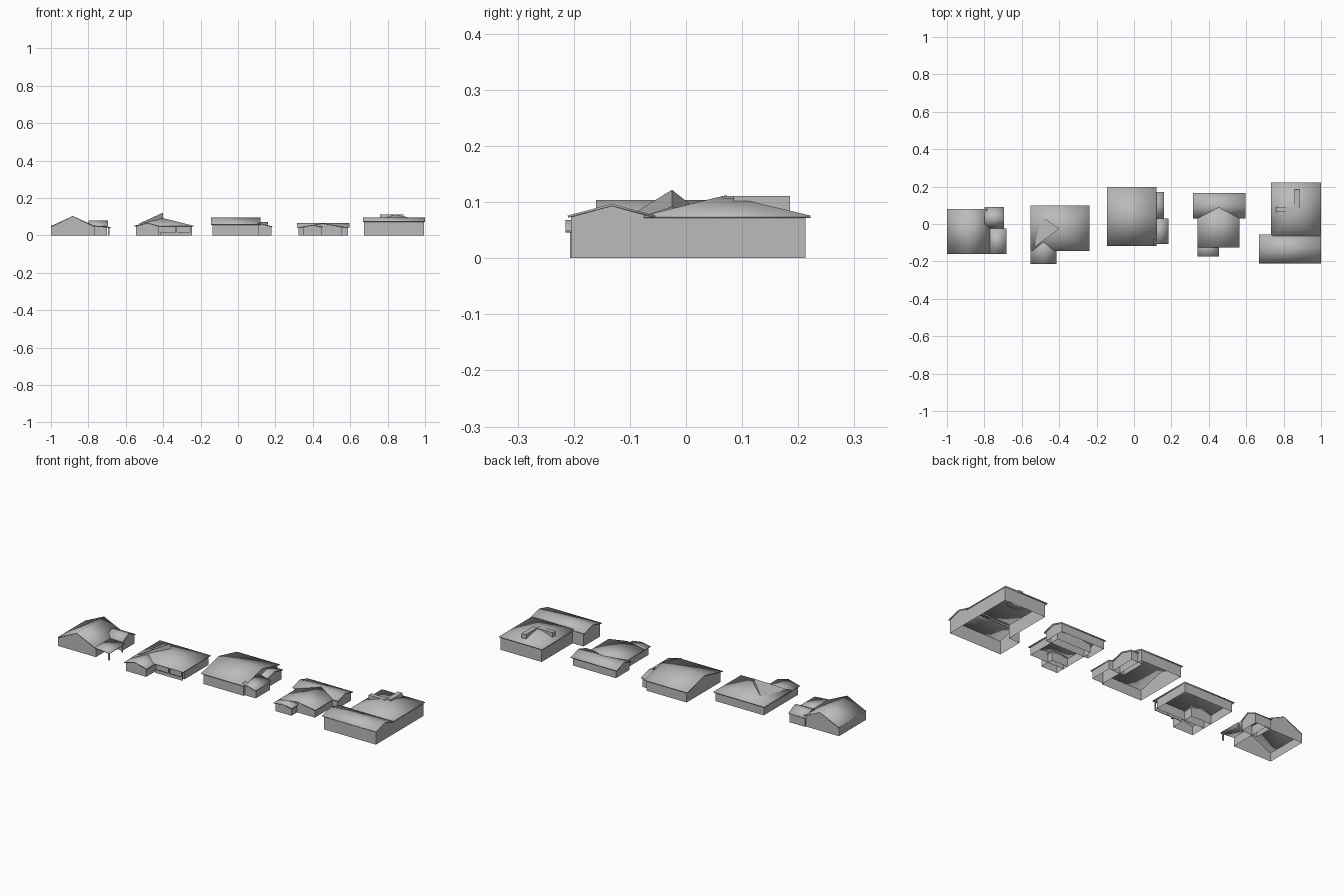
import bpy, bmesh, math
from mathutils import Vector

if "Cube" in bpy.data.objects:
    bpy.data.objects.remove(bpy.data.objects["Cube"], do_unlink=True)

grey = bpy.data.materials.new("plain grey")
grey.use_nodes = True
GREY = (0.5, 0.5, 0.5, 1)
grey.diffuse_color = GREY
grey.node_tree.nodes["Principled BSDF"].inputs["Base Color"].default_value = GREY


def build(name, polys, thick=0.0, upward=False):
    """Mesh from polygons, optionally turned upward and thickened below."""
    bm = bmesh.new()
    for poly in polys:
        bm.faces.new([bm.verts.new(p) for p in poly])
    bmesh.ops.remove_doubles(bm, verts=bm.verts, dist=0.0005)
    bm.normal_update()
    if upward:
        for f in bm.faces:
            if f.normal.z < 0:
                f.normal_flip()
    mesh = bpy.data.meshes.new(name)
    bm.to_mesh(mesh)
    bm.free()
    mesh.materials.append(grey)
    ob = bpy.data.objects.new(name, mesh)
    bpy.context.scene.collection.objects.link(ob)
    bpy.ops.object.select_all(action='DESELECT')
    ob.select_set(True)
    bpy.context.view_layer.objects.active = ob
    bpy.ops.object.shade_smooth_by_angle(angle=math.radians(30))
    if thick:
        mod = ob.modifiers.new("thickness", 'SOLIDIFY')
        mod.thickness = thick
        mod.offset = -1
    return ob


def walls(name, outline, closed=True):
    """Ribbon of upright walls; each point carries its top height."""
    n = len(outline)
    polys = []
    for i in range(n if closed else n - 1):
        a, b = outline[i], outline[(i + 1) % n]
        polys.append([(a[0], a[1], 0), (b[0], b[1], 0), b, a])
    return build(name, polys)


def box(name, x0, x1, y0, y1, z0, z1):
    bpy.ops.mesh.primitive_cube_add(size=1, location=((x0+x1)/2, (y0+y1)/2, (z0+z1)/2))
    ob = bpy.context.object
    ob.name = name
    ob.scale = (x1 - x0, y1 - y0, z1 - z0)
    ob.data.materials.append(grey)
    return ob


def gable(name, x0, x1, y0, y1, eave, top, axis, ridge, inset=0.008, with_walls=True):
    """Two roof slopes along an axis, with gabled walls set in below."""
    along = (x0, x1) if axis == 'x' else (y0, y1)
    across = (y0, y1) if axis == 'x' else (x0, x1)

    def pt(a, c, z):
        return (a, c, z) if axis == 'x' else (c, a, z)

    (a0, a1), (c0, c1) = along, across
    slopes = [[pt(a0, c, eave), pt(a1, c, eave), pt(a1, ridge, top), pt(a0, ridge, top)]
              for c in across]
    build(name + "_roof", slopes, 0.004, True)
    if with_walls:
        a0, a1, c0, c1 = a0 + inset, a1 - inset, c0 + inset, c1 - inset
        low = eave - 0.001
        walls(name + "_walls", [pt(a0, c0, low), pt(a1, c0, low), pt(a1, ridge, top - 0.003),
                                pt(a1, c1, low), pt(a0, c1, low), pt(a0, ridge, top - 0.003)])


def hip(name, x0, x1, y0, y1, eave, apex):
    """Four slopes meeting at one point."""
    c = [(x0, y0, eave), (x1, y0, eave), (x1, y1, eave), (x0, y1, eave)]
    build(name, [[c[i], c[(i + 1) % 4], apex] for i in range(4)], 0.004, True)


# First house: steep gable, side room with small gable, open porch on posts
gable("house_one", -1.0, -0.765, -0.16, 0.08, 0.05, 0.104, 'y', -0.883, 0.001)
gable("side_room", -0.80, -0.695, -0.025, 0.09, 0.052, 0.08, 'x', 0.03, 0.005)
build("porch_roof", [[(-0.77, -0.16, 0.053), (-0.682, -0.16, 0.045),
                      (-0.682, -0.025, 0.045), (-0.77, -0.025, 0.053)]], 0.005, True)
for y in (-0.15, -0.035):
    box("porch_post", -0.694, -0.687, y - 0.003, y + 0.003, 0, 0.043)

# Second house: hipped roof with a raised peak, front wing, recessed porch
hip("house_two_roof", -0.553, -0.238, -0.145, 0.1, 0.052, (-0.4, -0.025, 0.092))
walls("house_two_walls", [(x, y, 0.051) for x, y in
                          ((-0.545, -0.12), (-0.246, -0.12), (-0.246, 0.092), (-0.545, 0.092))])
gable("front_wing", -0.553, -0.414, -0.215, -0.06, 0.05, 0.068, 'y', -0.484)
peak, foot = (-0.4, -0.025, 0.122), (-0.4, -0.025, 0.085)
sides = [(-0.535, -0.125, 0.06), (-0.49, 0.04, 0.07)]
build("roof_peak", [[peak] + sides] + [[peak, s, foot] for s in sides])
box("porch_rail", -0.414, -0.246, -0.14, -0.136, 0, 0.018)
for x in (-0.33, -0.25):
    box("porch_post", x - 0.003, x + 0.003, -0.14, -0.134, 0, 0.051)

# Third house: broad low gable with two side rooms
gable("house_three", -0.145, 0.12, -0.118, 0.198, 0.06, 0.097, 'x', 0.04)
gable("back_side_room", 0.08, 0.16, 0.02, 0.17, 0.052, 0.072, 'x', 0.095, 0.006)
build("lean_to_roof", [[(0.105, -0.108, 0.069), (0.185, -0.108, 0.048),
                        (0.185, 0.03, 0.048), (0.105, 0.03, 0.069)]], 0.004, True)
walls("lean_to_walls", [(0.11, -0.1, 0.065), (0.18, -0.1, 0.047),
                        (0.18, 0.025, 0.047), (0.11, 0.025, 0.065)], False)

# Fourth house: rear gable crossed by a front gable and a small wing
gable("house_four_rear", 0.315, 0.597, 0.03, 0.165, 0.047, 0.067, 'x', 0.095)
gable("house_four_front", 0.34, 0.565, -0.125, 0.095, 0.047, 0.065, 'y', 0.453)
gable("house_four_wing", 0.34, 0.455, -0.175, -0.08, 0.047, 0.056, 'y', 0.398)

# Fifth house: L-shaped walls, front gable, shallow hip behind, roof parapet
walls("house_five_walls", [(x, y, 0.074) for x, y in
                           ((0.675, -0.205), (0.995, -0.205), (0.995, 0.213),
                            (0.742, 0.213), (0.742, -0.06), (0.675, -0.06))])
gable("house_five_front", 0.667, 1.0, -0.211, -0.055, 0.076, 0.097, 'x', -0.132, with_walls=False)
build("house_five_gable_ends", [[(x, -0.205, 0.073), (x, -0.06, 0.073), (x, -0.132, 0.095)]
                                for x in (0.675, 0.995)])
hip("house_five_rear_roof", 0.733, 1.0, -0.075, 0.222, 0.076, (0.84, 0.07, 0.112))
box("parapet_long", 0.858, 0.885, 0.085, 0.185, 0.085, 0.111)
box("parapet_short", 0.76, 0.86, 0.065, 0.09, 0.085, 0.111)
